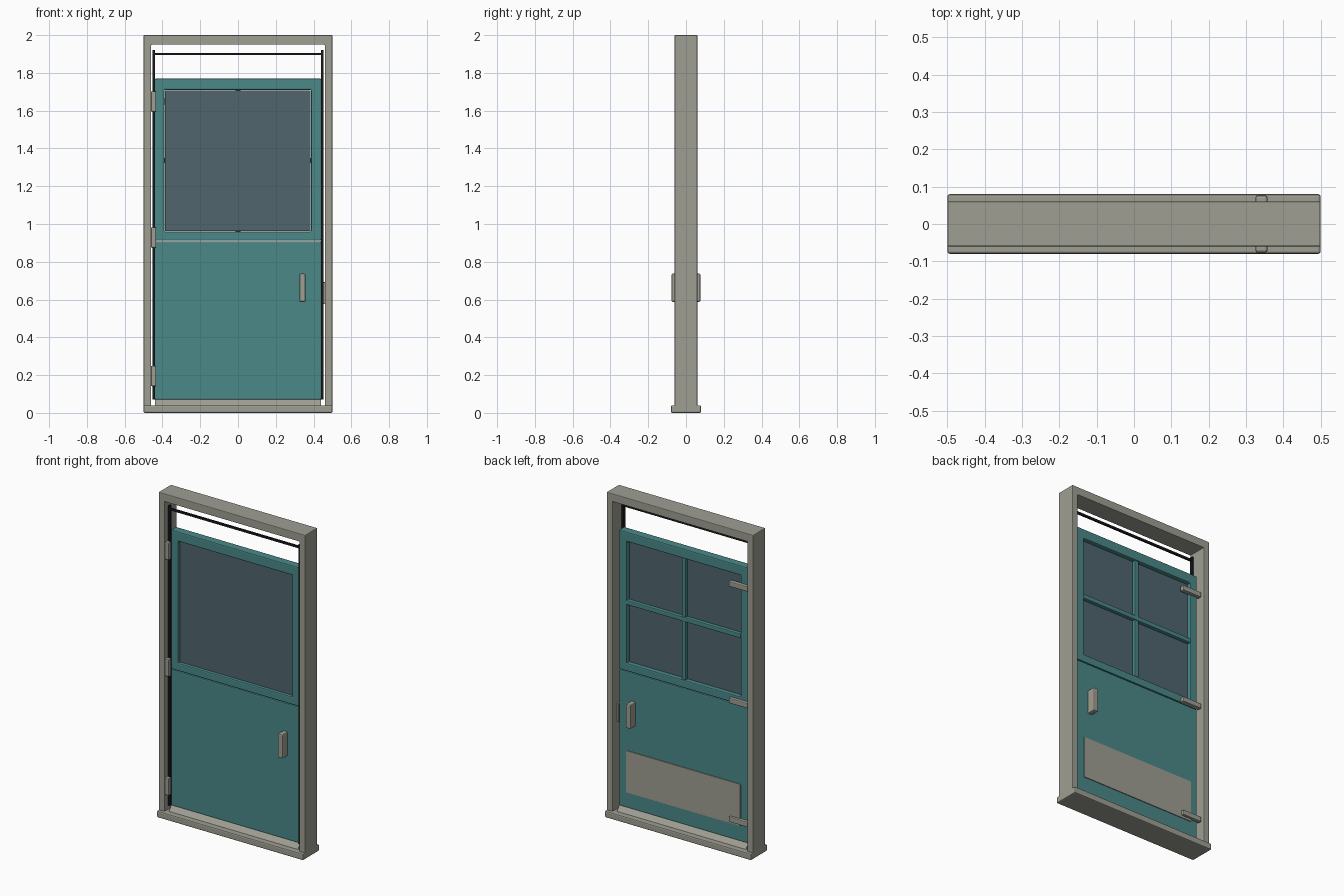
import bpy, bmesh, math

if "Cube" in bpy.data.objects:
    bpy.data.objects.remove(bpy.data.objects["Cube"])


def mat(name, rgb):
    m = bpy.data.materials.new(name)
    m.diffuse_color = (*rgb, 1)
    m.use_nodes = True
    m.node_tree.nodes["Principled BSDF"].inputs["Base Color"].default_value = m.diffuse_color
    return m


GREY = mat("warm_grey", (0.345, 0.345, 0.295))
TEAL = mat("teal_paint", (0.07, 0.25, 0.25))
GLASS = mat("smoky_glass", (0.08, 0.13, 0.155))
BLACK = mat("black_rubber", (0.01, 0.011, 0.013))


def finish(name, bm, material, bevel=0.0, segments=2):
    bmesh.ops.recalc_face_normals(bm, faces=bm.faces)
    me = bpy.data.meshes.new(name)
    bm.to_mesh(me)
    bm.free()
    me.materials.append(material)
    ob = bpy.data.objects.new(name, me)
    bpy.context.collection.objects.link(ob)
    if bevel:
        b = ob.modifiers.new("soft_edges", 'BEVEL')
        b.width = bevel
        b.segments = segments
        b.limit_method = 'ANGLE'
    return ob


def prism(name, pts, axis, a, b, material, bevel=0.0):
    """Extrude a closed profile along x (points are y,z) or y (points are x,z)."""
    bm = bmesh.new()
    place = (lambda p, t: (t, p[0], p[1])) if axis == 'x' else (lambda p, t: (p[0], t, p[1]))
    lo = [bm.verts.new(place(p, a)) for p in pts]
    hi = [bm.verts.new(place(p, b)) for p in pts]
    bm.faces.new(lo)
    bm.faces.new(hi)
    n = len(pts)
    for i in range(n):
        j = (i + 1) % n
        bm.faces.new((lo[i], lo[j], hi[j], hi[i]))
    return finish(name, bm, material, bevel)


def box(name, x, y, z, material, bevel=0.0):
    pts = [(x[0], z[0]), (x[1], z[0]), (x[1], z[1]), (x[0], z[1])]
    return prism(name, pts, 'y', y[0], y[1], material, bevel)


def ring(name, outer, inner, y, material, bevel):
    """Rectangular frame with a hole; rectangles are x0, z0, x1, z1."""
    bm = bmesh.new()

    def loop(r, t):
        return [bm.verts.new((px, t, pz)) for px, pz in
                ((r[0], r[1]), (r[2], r[1]), (r[2], r[3]), (r[0], r[3]))]
    of, inf, ob, inb = loop(outer, y[0]), loop(inner, y[0]), loop(outer, y[1]), loop(inner, y[1])
    for i in range(4):
        j = (i + 1) % 4
        for p, q in ((of, inf), (inf, inb), (inb, ob), (ob, of)):
            bm.faces.new((p[i], p[j], q[j], q[i]))
    return finish(name, bm, material, bevel)


# Door casing: one upside-down U, standing on the sill
prism("door_casing", [(-0.5, 0.03), (-0.5, 2), (0.5, 2), (0.5, 0.03), (0.46, 0.03),
                      (0.46, 1.95), (-0.46, 1.95), (-0.46, 0.03)],
      'y', -0.06, 0.06, GREY, 0.004)
box("sill", (-0.5, 0.5), (-0.08, 0.08), (0, 0.04), GREY, 0.007)
# Sloped threshold under the leaf
prism("threshold", [(-0.05, 0.035), (-0.02, 0.07), (0.02, 0.07), (0.05, 0.035)],
      'x', -0.44, 0.44, GREY)

# Lower and upper leaves
LEAF = (-0.026, 0.026)
box("lower_leaf", (-0.44, 0.44), LEAF, (0.07, 0.908), TEAL, 0.006)
ring("upper_leaf", (-0.44, 0.912, 0.44, 1.77), (-0.39, 0.96, 0.387, 1.71), LEAF, TEAL, 0.006)

# Window pane with glazing bars on the back
box("window_pane", (-0.387, 0.384), (-0.012, 0.004), (0.963, 1.707), GLASS)
box("glazing_bar_upright", (-0.014, 0.014), (0.002, 0.024), (0.96, 1.71), TEAL, 0.005)
box("glazing_bar_cross", (-0.392, 0.39), (0.002, 0.028), (1.322, 1.35), TEAL, 0.005)

# Rubber seals around the leaf
for side, label in ((-1, "left"), (1, "right")):
    c = side * 0.446
    box("seal_" + label, (c - 0.006, c + 0.006), (-0.037, -0.019), (0.07, 1.92), BLACK)
box("seal_top", (-0.446, 0.446), (-0.036, -0.024), (1.894, 1.906), BLACK)

# Hinges: knuckle in front, strap behind
for i, z in enumerate((0.195, 0.928, 1.648)):
    box(f"hinge_knuckle_{i}", (-0.461, -0.433), (-0.058, -0.03), (z - 0.054, z + 0.054), GREY, 0.006)
    box(f"hinge_strap_{i}", (-0.455, -0.322), (0.018, 0.046), (z - 0.016, z + 0.016), GREY, 0.005)

# Handles on both faces
for s, label in ((-1, "front"), (1, "back")):
    box("handle_" + label, (0.325, 0.358), sorted((s * 0.02, s * 0.077)), (0.588, 0.737), GREY, 0.007)

# Strike plate on the jamb and kick plate on the back
box("strike_plate", (0.449, 0.462), (-0.018, 0.018), (0.577, 0.692), GREY, 0.002)
box("kick_plate", (-0.392, 0.388), (0.024, 0.031), (0.165, 0.423), GREY, 0.001)
